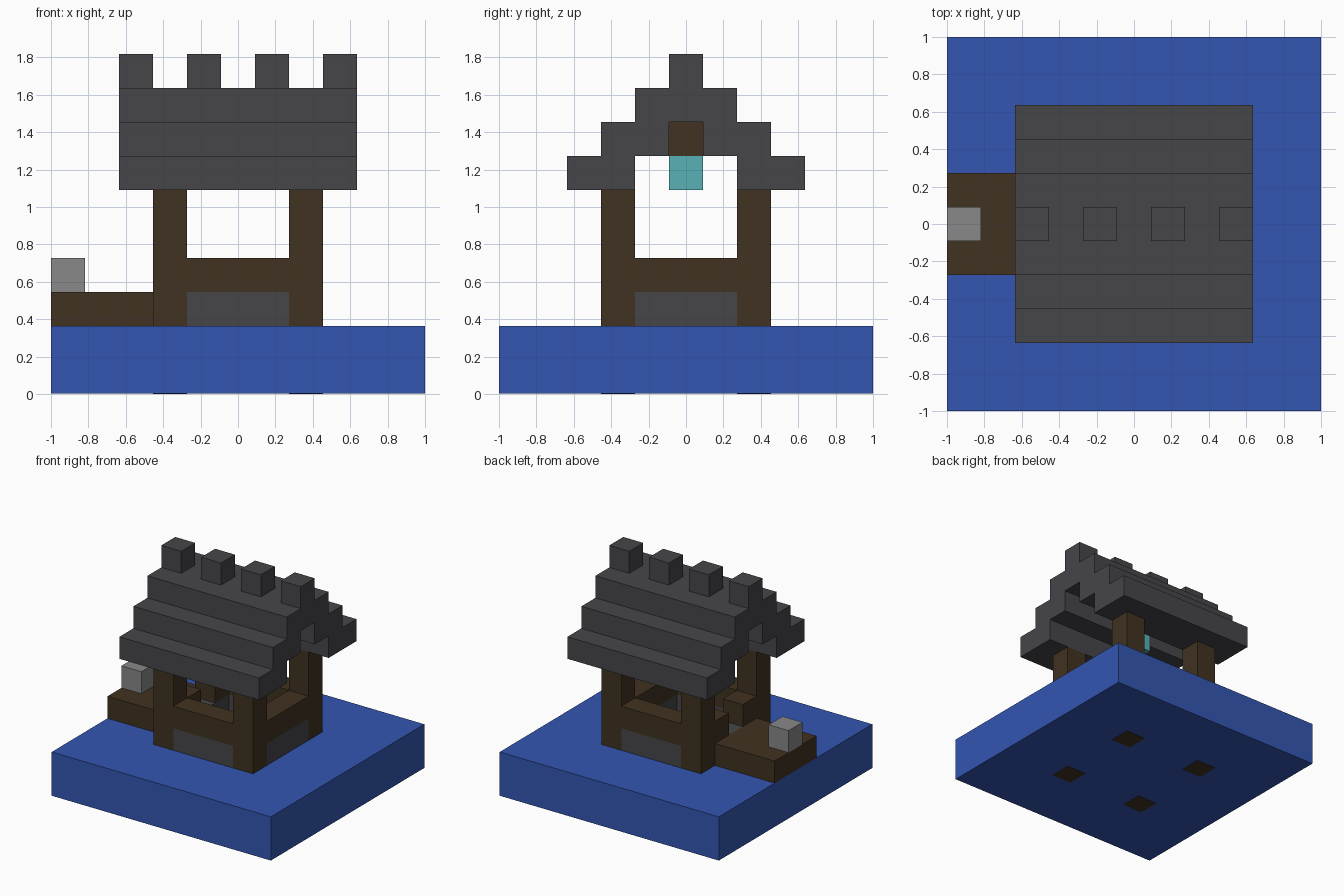
import bpy
import bmesh

U = 2 / 11  # edge of one building block

cube = bpy.data.objects.get("Cube")
if cube:
    bpy.data.objects.remove(cube, do_unlink=True)


def material(name, rgb):
    """Flat material from 0-255 display values, stored as linear."""
    lin = [((c / 255 + 0.055) / 1.055) ** 2.4 for c in rgb]
    mat = bpy.data.materials.new(name)
    mat.use_nodes = True
    mat.diffuse_color = (*lin, 1)
    bsdf = next(n for n in mat.node_tree.nodes if n.type == 'BSDF_PRINCIPLED')
    bsdf.inputs["Base Color"].default_value = (*lin, 1)
    return mat


WATER = material("water_blue", (51, 86, 178))
WOOD = material("dark_wood", (65, 50, 33))
SLATE = material("dark_slate", (70, 70, 74))
STONE = material("light_stone", (136, 136, 136))
GLOW = material("lantern_teal", (90, 177, 183))


def prism(name, outline, x0, x1, mat):
    """Extrude a (y, z) outline along x; all sizes in blocks."""
    bm = bmesh.new()
    face = bm.faces.new([bm.verts.new((x0 * U, y * U, z * U)) for y, z in outline])
    side = bmesh.ops.extrude_face_region(bm, geom=[face])["geom"]
    moved = [v for v in side if isinstance(v, bmesh.types.BMVert)]
    bmesh.ops.translate(bm, verts=moved, vec=((x1 - x0) * U, 0, 0))
    bmesh.ops.recalc_face_normals(bm, faces=bm.faces)
    mesh = bpy.data.meshes.new(name)
    bm.to_mesh(mesh)
    bm.free()
    mesh.materials.append(mat)
    obj = bpy.data.objects.new(name, mesh)
    bpy.context.scene.collection.objects.link(obj)
    return obj


def box(name, x, y, z, mat):
    """Box from (min, max) pairs in blocks."""
    outline = [(y[0], z[0]), (y[1], z[0]), (y[1], z[1]), (y[0], z[1])]
    return prism(name, outline, x[0], x[1], mat)


def cell(c):
    return (c - 0.5, c + 0.5)


MID = (-1.5, 1.5)

# Water slab, a hair above the post ends so they show underneath
box("water_base", (-5.5, 5.5), (-5.5, 5.5), (0.015, 2), WATER)

# Corner posts run through the water up to the roof
for x in (-2, 2):
    for y in (-2, 2):
        box("corner_post", cell(x), cell(y), (0, 6), WOOD)

# Low walls: slate below, wooden rail above, with a gap on the dock side
for s in (-2, 2):
    box("slate_wall_long", MID, cell(s), (2, 3), SLATE)
    box("slate_wall_side", cell(s), MID, (2, 3), SLATE)
    box("wood_rail_long", MID, cell(s), (3, 4), WOOD)
box("wood_rail_side", cell(2), MID, (3, 4), WOOD)
for y in (-1, 1):
    box("gate_rail", cell(-2), cell(y), (3, 4), WOOD)

# Dock with a mooring block at its end
box("dock", (-5.5, -2.5), MID, (2, 3), WOOD)
box("mooring_block", cell(-5), cell(0), (3, 4), STONE)

# Stepped roof, hollow underneath
half = [(0.5, 8), (0.5, 7), (1.5, 7), (1.5, 6), (3.5, 6), (3.5, 7),
        (2.5, 7), (2.5, 8), (1.5, 8), (1.5, 9)]
prism("stepped_roof", half + [(-y, z) for y, z in reversed(half)], -3.5, 3.5, SLATE)

# Ridge blocks
for x in (-3, -1, 1, 3):
    box("ridge_block", cell(x), cell(0), (9, 10), SLATE)

# Lantern hanging from a wooden block under the ridge
box("lantern_hanger", cell(0), cell(0), (7, 8), WOOD)
box("lantern", cell(0), cell(0), (6, 7), GLOW)
